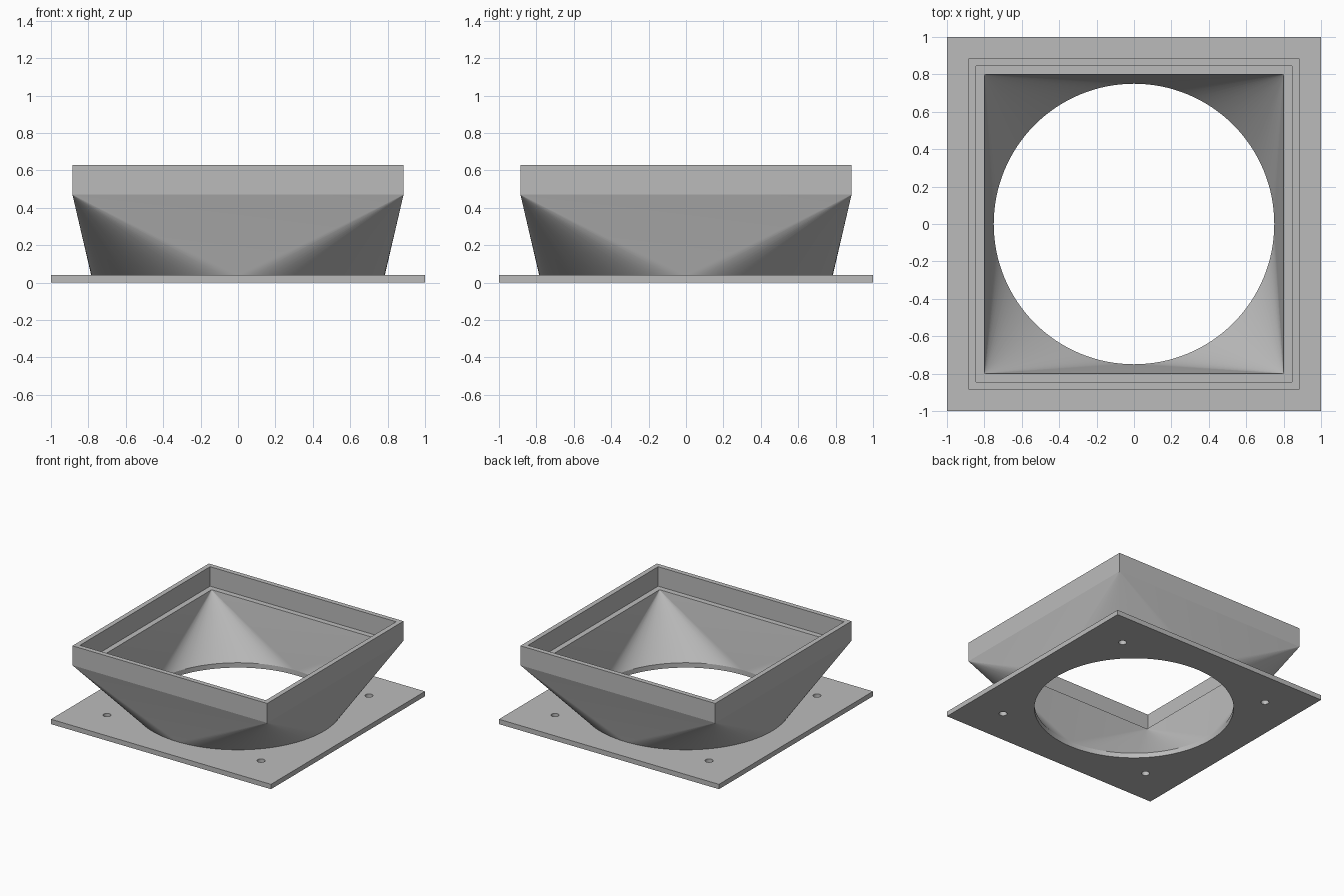
import bpy, bmesh
from math import cos, sin, tau, radians
from mathutils import Vector

if "Cube" in bpy.data.objects:
    bpy.data.objects.remove(bpy.data.objects["Cube"], do_unlink=True)

SEGMENTS = 128          # sides of the round opening
PLATE = 0.04            # flange thickness
SHOULDER, RIM = 0.47, 0.63
BORE, NECK = 0.75, 0.785

grey = bpy.data.materials.new("matte grey")
grey.diffuse_color = (0.5, 0.5, 0.5, 1)
grey.use_nodes = True
grey.node_tree.nodes["Principled BSDF"].inputs["Base Color"].default_value = grey.diffuse_color


def circle(radius, count, cx=0, cy=0):
    return [(cx + radius * cos(tau * i / count), cy + radius * sin(tau * i / count))
            for i in range(count)]


def square(half):
    return [(half, half), (-half, half), (-half, -half), (half, -half)]


def smooth_within(mesh, limit):
    """Blend normals only between faces that meet at a shallow angle."""
    linked = [[] for _ in mesh.vertices]
    for face in mesh.polygons:
        face.use_smooth = True
        for v in face.vertices:
            linked[v].append(face.normal.copy())
    normals = []
    for face in mesh.polygons:
        for v in face.vertices:
            near = [n for n in linked[v] if n.angle(face.normal, 0) < limit]
            normals.append(sum(near, Vector()).normalized() if near else face.normal.copy())
    mesh.normals_split_custom_set(normals)


def finish(name, bm):
    bmesh.ops.recalc_face_normals(bm, faces=bm.faces)
    mesh = bpy.data.meshes.new(name)
    bm.to_mesh(mesh)
    bm.free()
    mesh.materials.clear()
    mesh.materials.append(grey)
    smooth_within(mesh, radians(10))
    obj = bpy.data.objects.new(name, mesh)
    bpy.context.collection.objects.link(obj)
    return obj


def bridge(bm, a, b):
    """Join two rings with equal counts by quads."""
    for i in range(len(a)):
        j = (i + 1) % len(a)
        bm.faces.new((a[i], a[j], b[j], b[i]))


def loft(bm, ring, corners):
    """Join a circle to a square: a cone at each corner, a triangle on each side."""
    quarter = len(ring) // 4
    for k, corner in enumerate(corners):
        for i in range(k * quarter, (k + 1) * quarter):
            bm.faces.new((ring[i], ring[(i + 1) % len(ring)], corner))
        bm.faces.new((ring[k * quarter], corner, corners[k - 1]))


# Square flange with the round opening and four screw holes
outline = bpy.data.curves.new("flange_outline", 'CURVE')
outline.dimensions = '2D'
outline.fill_mode = 'BOTH'
outline.extrude = PLATE / 2
holes = [circle(0.03, 40, x, y) for x, y in square(0.70)]
for points in [square(1), circle(BORE, SEGMENTS)] + holes:
    spline = outline.splines.new('POLY')
    spline.points.add(len(points) - 1)
    for p, (x, y) in zip(spline.points, points):
        p.co = (x, y, 0, 1)
    spline.use_cyclic_u = True
helper = bpy.data.objects.new("flange_outline", outline)
bpy.context.collection.objects.link(helper)
bpy.context.view_layer.update()
flat = bpy.data.meshes.new_from_object(helper.evaluated_get(bpy.context.evaluated_depsgraph_get()))
bm = bmesh.new()
bm.from_mesh(flat)
bpy.data.objects.remove(helper, do_unlink=True)
bpy.data.meshes.remove(flat)
bmesh.ops.remove_doubles(bm, verts=bm.verts, dist=0.0001)
bmesh.ops.translate(bm, verts=bm.verts, vec=(0, 0, PLATE / 2))
finish("base_flange", bm)

# Round-to-square transition with its upright collar and inner ledge
bm = bmesh.new()


def ring(points, z):
    return [bm.verts.new((x, y, z)) for x, y in points]


outer_neck = ring(circle(NECK, SEGMENTS), PLATE)
inner_neck = ring(circle(BORE, SEGMENTS), PLATE)
steps = [ring(square(half), z) for half, z in
         [(0.885, SHOULDER), (0.885, RIM), (0.845, RIM), (0.845, SHOULDER), (0.80, SHOULDER)]]
loft(bm, outer_neck, steps[0])
for lower, upper in zip(steps, steps[1:]):
    bridge(bm, lower, upper)
loft(bm, inner_neck, steps[-1])
bridge(bm, inner_neck, outer_neck)
finish("transition_and_collar", bm)
